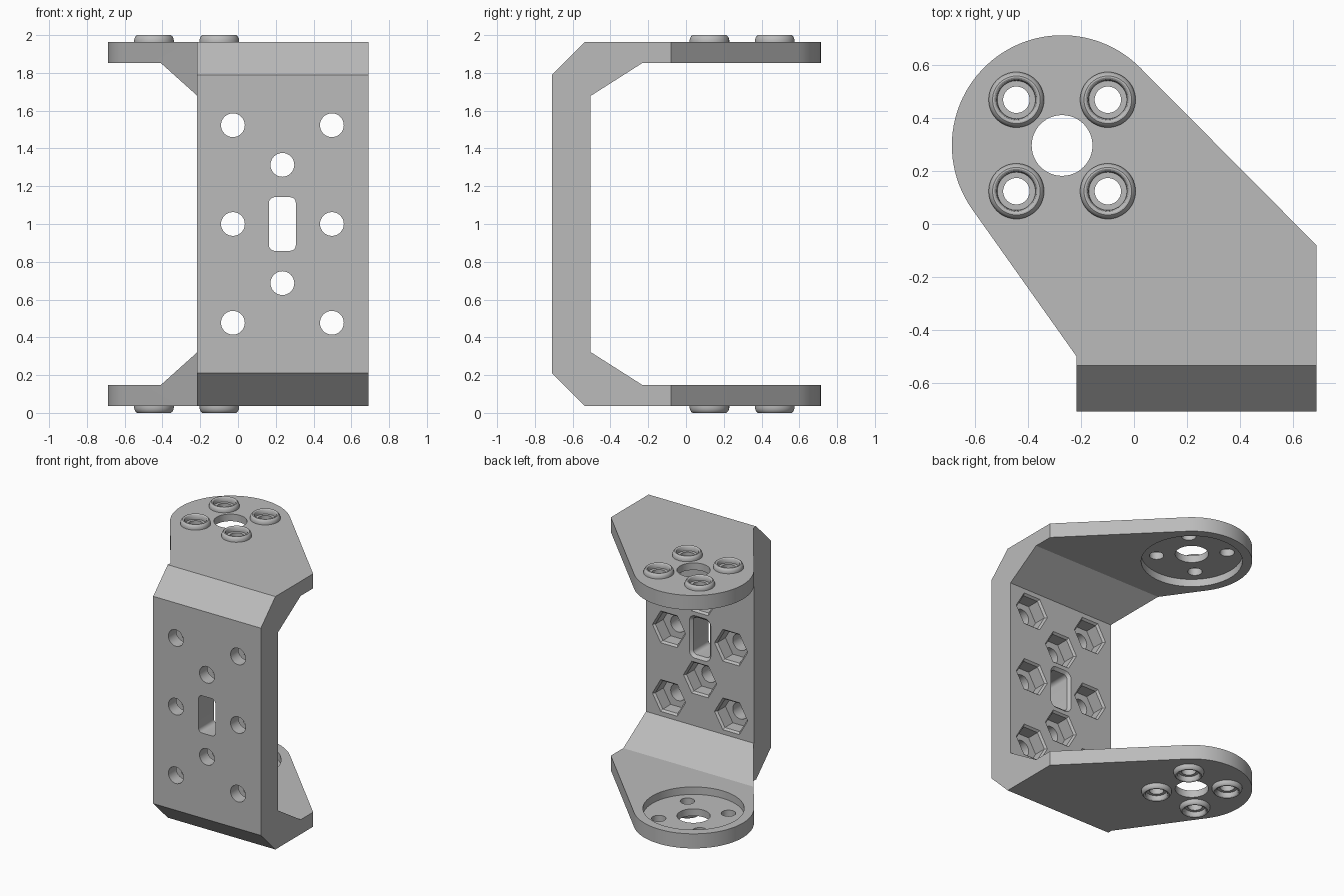
import bpy
import bmesh
from math import sin, cos, pi, radians
from mathutils import Vector

old = bpy.data.objects.get("Cube")
if old:
    bpy.data.objects.remove(old, do_unlink=True)

grey = bpy.data.materials.new("plain grey")
grey.use_nodes = True
grey.diffuse_color = (0.5, 0.5, 0.5, 1)
grey.node_tree.nodes["Principled BSDF"].inputs["Base Color"].default_value = (0.5, 0.5, 0.5, 1)


def circle(cx, cy, r, n=48, start=0.0, end=2 * pi):
    """Full ring, or an arc including its end point."""
    full = end - start > 6.28
    count = n if full else n + 1
    return [(cx + r * cos(start + (end - start) * i / n),
             cy + r * sin(start + (end - start) * i / n)) for i in range(count)]


def rounded_rect(cx, cy, w, h, r, n=6):
    ring = []
    for k, (sx, sy) in enumerate([(1, 1), (-1, 1), (-1, -1), (1, -1)]):
        ring += circle(cx + sx * (w - r), cy + sy * (h - r), r, n, k * pi / 2, (k + 1) * pi / 2)
    return ring


def place(ring, axis, t):
    """Put a flat ring at position t along an axis."""
    put = {"x": lambda a, b: (t, a, b), "y": lambda a, b: (a, t, b), "z": lambda a, b: (a, b, t)}
    return [Vector(put[axis](a, b)) for a, b in ring]


def loft(bm, sections, closed=False):
    rows = [[bm.verts.new(p) for p in s] for s in sections]
    pairs = list(zip(rows, rows[1:]))
    if closed:
        pairs.append((rows[-1], rows[0]))
    else:
        bm.faces.new(rows[0])
        bm.faces.new(rows[-1])
    for a, b in pairs:
        for i in range(len(a)):
            j = (i + 1) % len(a)
            bm.faces.new((a[i], a[j], b[j], b[i]))


def finish(name, bm):
    bmesh.ops.recalc_face_normals(bm, faces=bm.faces)
    mesh = bpy.data.meshes.new(name)
    bm.to_mesh(mesh)
    bm.free()
    mesh.materials.append(grey)
    obj = bpy.data.objects.new(name, mesh)
    bpy.context.collection.objects.link(obj)
    return obj


def select(obj):
    bpy.ops.object.select_all(action="DESELECT")
    obj.select_set(True)
    bpy.context.view_layer.objects.active = obj


def boolean(obj, bm, operation):
    cutter = finish("cutter", bm)
    cutter.hide_render = True
    mod = obj.modifiers.new("cut", "BOOLEAN")
    mod.operation = operation
    mod.solver = "EXACT"
    mod.object = cutter
    select(obj)
    bpy.ops.object.modifier_apply(modifier=mod.name)
    bpy.data.objects.remove(cutter, do_unlink=True)


# C-shaped side profile: lower half, then mirrored about mid height
half = [(-0.505, 0.322), (-0.23, 0.147), (0.9, 0.147), (0.9, 0.036), (-0.535, 0.036), (-0.71, 0.21)]
profile = half + [(y, 2 - z) for y, z in reversed(half)]
bm = bmesh.new()
loft(bm, [place(profile, "x", -1), place(profile, "x", 1)])
bracket = finish("bracket", bm)

# Plan outline: round arm end with tangent sides
hub = (-0.272, 0.297)
plan = circle(*hub, 0.417, 48, radians(45), radians(215))
plan += [(-0.218, -0.5), (-0.218, -0.9), (0.69, -0.9), (0.69, -0.08)]
bm = bmesh.new()
loft(bm, [place(plan, "z", -0.5), place(plan, "z", 2.5)])
boolean(bracket, bm, "INTERSECT")

# Round recesses on the inner faces of both arms
bm = bmesh.new()
for side in (-1, 1):
    ring = circle(*hub, 0.35, 64)
    loft(bm, [place(ring, "z", 1 + side * 0.91), place(ring, "z", 1 + side * 0.7)])
boolean(bracket, bm, "DIFFERENCE")

# Centre hole and four screw holes through both arms
screws = [(hub[0] + sx * 0.173, hub[1] + sy * 0.173) for sx in (-1, 1) for sy in (-1, 1)]
bm = bmesh.new()
for x, y, r in [(*hub, 0.115)] + [(x, y, 0.05) for x, y in screws]:
    ring = circle(x, y, r)
    loft(bm, [place(ring, "z", -0.5), place(ring, "z", 2.5)])
boolean(bracket, bm, "DIFFERENCE")

# Bolt holes through the back panel
bolts = [(x, 1 + dz) for x in (-0.027, 0.497) for dz in (-0.523, 0, 0.523)]
bolts += [(0.235, 1 + dz) for dz in (-0.313, 0.313)]
bm = bmesh.new()
for x, z in bolts:
    ring = circle(x, z, 0.063, 32)
    loft(bm, [place(ring, "y", -0.9), place(ring, "y", -0.4)])
boolean(bracket, bm, "DIFFERENCE")

# Hexagonal nut pockets with chamfered rims, and the chamfered slot
bm = bmesh.new()
for x, z in bolts:
    loft(bm, [place(circle(x, z, r, 6), "y", y)
              for r, y in [(0.125, -0.615), (0.125, -0.52), (0.155, -0.49)]])
loft(bm, [place(rounded_rect(0.235, 1, 0.071 + e, 0.142 + e, 0.03 + e), "y", y)
          for e, y in [(0, -0.9), (0, -0.525), (0.035, -0.49)]])
boolean(bracket, bm, "DIFFERENCE")

# Rounded collars around the screw holes on the outer faces
collar = [(0.105, -0.004), (0.105, 0.008), (0.102, 0.02), (0.097, 0.029), (0.09, 0.035),
          (0.084, 0.035), (0.078, 0.031), (0.074, 0.022), (0.072, 0.01), (0.072, -0.004)]
parts = [bracket]
for name, side in (("top_collars", 1), ("bottom_collars", -1)):
    bm = bmesh.new()
    for x, y in screws:
        loft(bm, [place(circle(x, y, r), "z", 1 + side * (0.965 + h)) for r, h in collar], closed=True)
    parts.append(finish(name, bm))

for obj in parts:
    select(obj)
    bpy.ops.object.shade_smooth_by_angle(angle=radians(30))
